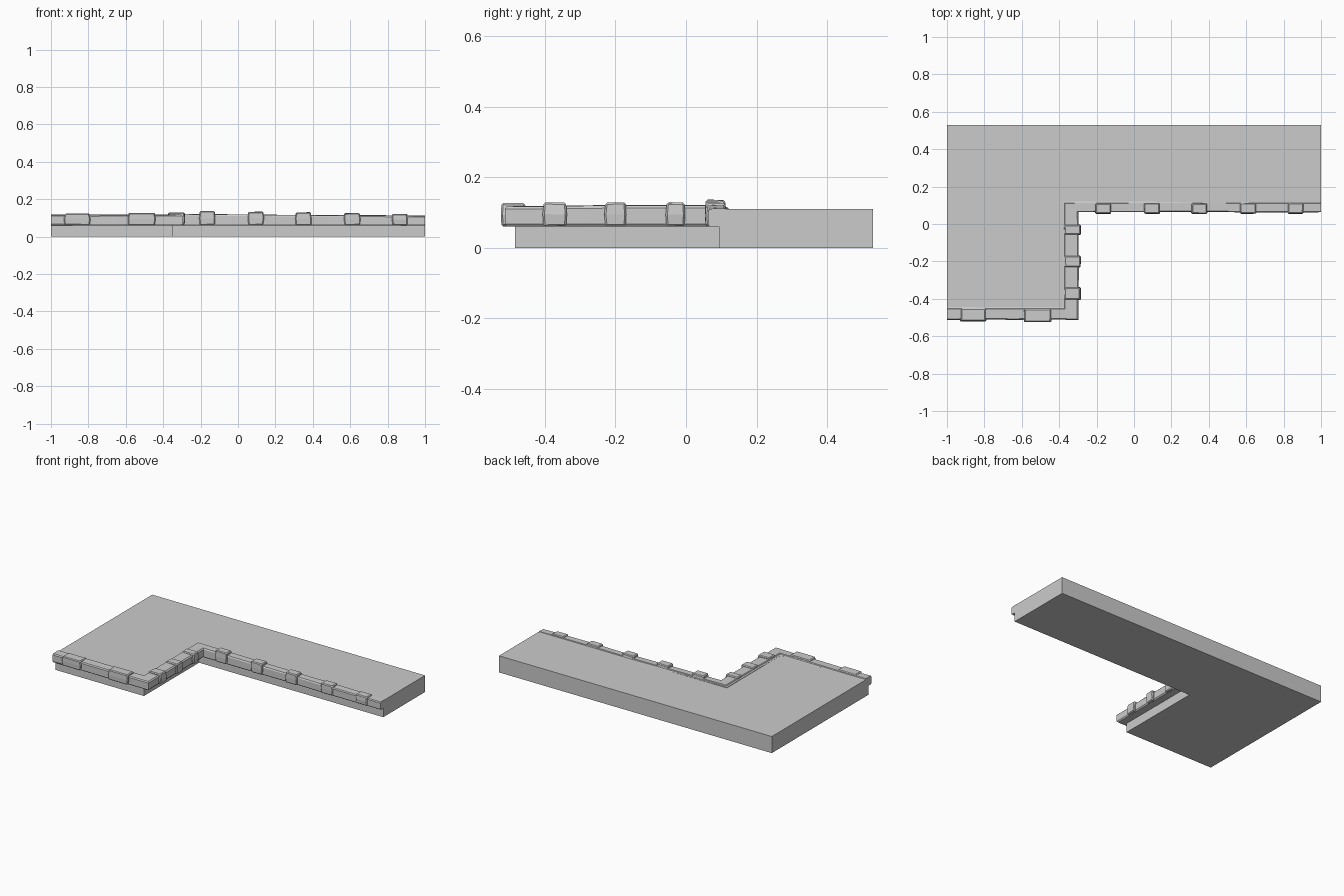
import bpy, bmesh, random
from mathutils import Vector

if "Cube" in bpy.data.objects:
    bpy.data.objects.remove(bpy.data.objects["Cube"])

random.seed(4)


def make_object(name, bm):
    bmesh.ops.recalc_face_normals(bm, faces=bm.faces[:])
    mesh = bpy.data.meshes.new(name)
    bm.to_mesh(mesh)
    bm.free()
    obj = bpy.data.objects.new(name, mesh)
    bpy.context.collection.objects.link(obj)
    return obj


# L-shaped floor slab
bm = bmesh.new()
outline = [(-1, -0.485), (-0.35, -0.485), (-0.35, 0.093), (1, 0.093), (1, 0.53), (-1, 0.53)]
face = bm.faces.new([bm.verts.new((x, y, 0)) for x, y in outline])
top = bmesh.ops.extrude_face_region(bm, geom=[face])
bmesh.ops.translate(bm, vec=(0, 0, 0.11),
                    verts=[g for g in top["geom"] if isinstance(g, bmesh.types.BMVert)])
make_object("floor_slab", bm)

# Stone edging: uneven profile swept along the stepped edge with mitred corners
# each corner: inner edge, outer edge, top height
corners = [((-1, -0.443), (-1, -0.513), 0.118),
           ((-0.383, -0.443), (-0.297, -0.513), 0.119),
           ((-0.383, 0.12), (-0.297, 0.063), 0.122),
           ((1, 0.12), (1, 0.063), 0.112)]
steps = [6, 5, 10]
stations = []
for (a, b), n in zip(zip(corners, corners[1:]), steps):
    for i in range(n):
        t = i / n
        j = random.uniform(-0.003, 0.003) if i else 0
        inner = Vector(a[0]).lerp(Vector(b[0]), t)
        outer = Vector(a[1]).lerp(Vector(b[1]), t)
        outer += (outer - inner).normalized() * j
        stations.append((inner, outer, a[2] + (b[2] - a[2]) * t + j * 0.4))
stations.append((Vector(corners[-1][0]), Vector(corners[-1][1]), corners[-1][2]))

# profile: fraction across the edging, fraction of its height
profile = [(0, 0), (0.93, 0), (1, 0.12), (1, 0.85), (0.92, 0.97),
           (0.16, 1), (0.12, 0.9), (0, 0.86)]
bm = bmesh.new()
rings = []
for inner, outer, z in stations:
    ring = []
    for t, h in profile:
        p = inner.lerp(outer, t)
        ring.append(bm.verts.new((p.x, p.y, 0.06 + h * (z - 0.06))))
    rings.append(ring)
count = len(profile)
for r, s in zip(rings, rings[1:]):
    for k in range(count):
        m = (k + 1) % count
        bm.faces.new((r[k], r[m], s[m], s[k]))
bm.faces.new(rings[0])
bm.faces.new(rings[-1])
make_object("stone_edging", bm)


# Raised stones: slightly barrelled, chamfered blocks
def stone(name, x, y, size_x, size_y, top_z, bottom_z=0.061):
    bm = bmesh.new()
    bmesh.ops.create_cube(bm, size=1)
    upright = [e for e in bm.edges if abs(e.verts[0].co.z - e.verts[1].co.z) > 0.5]
    bmesh.ops.subdivide_edges(bm, edges=upright, cuts=1)
    for v in bm.verts:
        f = 1 if abs(v.co.z) < 0.1 else 0.94
        v.co.x = v.co.x * f * size_x + random.uniform(-0.002, 0.002)
        v.co.y = v.co.y * f * size_y + random.uniform(-0.001, 0.001)
        v.co.z = v.co.z * (top_z - bottom_z) + random.uniform(-0.001, 0.001)
    obj = make_object(name, bm)
    obj.location = (x, y, (top_z + bottom_z) / 2)
    bev = obj.modifiers.new("chamfer", "BEVEL")
    bev.width = 0.005
    bev.segments = 1
    bev.limit_method = 'ANGLE'


for i, (x, z) in enumerate([(-0.165, 0.136), (0.095, 0.133), (0.35, 0.13),
                            (0.61, 0.125), (0.865, 0.121)]):
    stone(f"long_edge_stone_{i + 1}", x, 0.083, 0.086, 0.058, z)
for i, (y, w) in enumerate([(-0.03, 0.054), (-0.2, 0.062), (-0.372, 0.068)]):
    stone(f"side_edge_stone_{i + 1}", -0.329, y, 0.09, w, 0.128)
for i, (x, y, w) in enumerate([(-0.86, -0.486, 0.14), (-0.515, -0.489, 0.15)]):
    stone(f"front_edge_stone_{i + 1}", x, y, w, 0.07, 0.123 + 0.003 * i)
